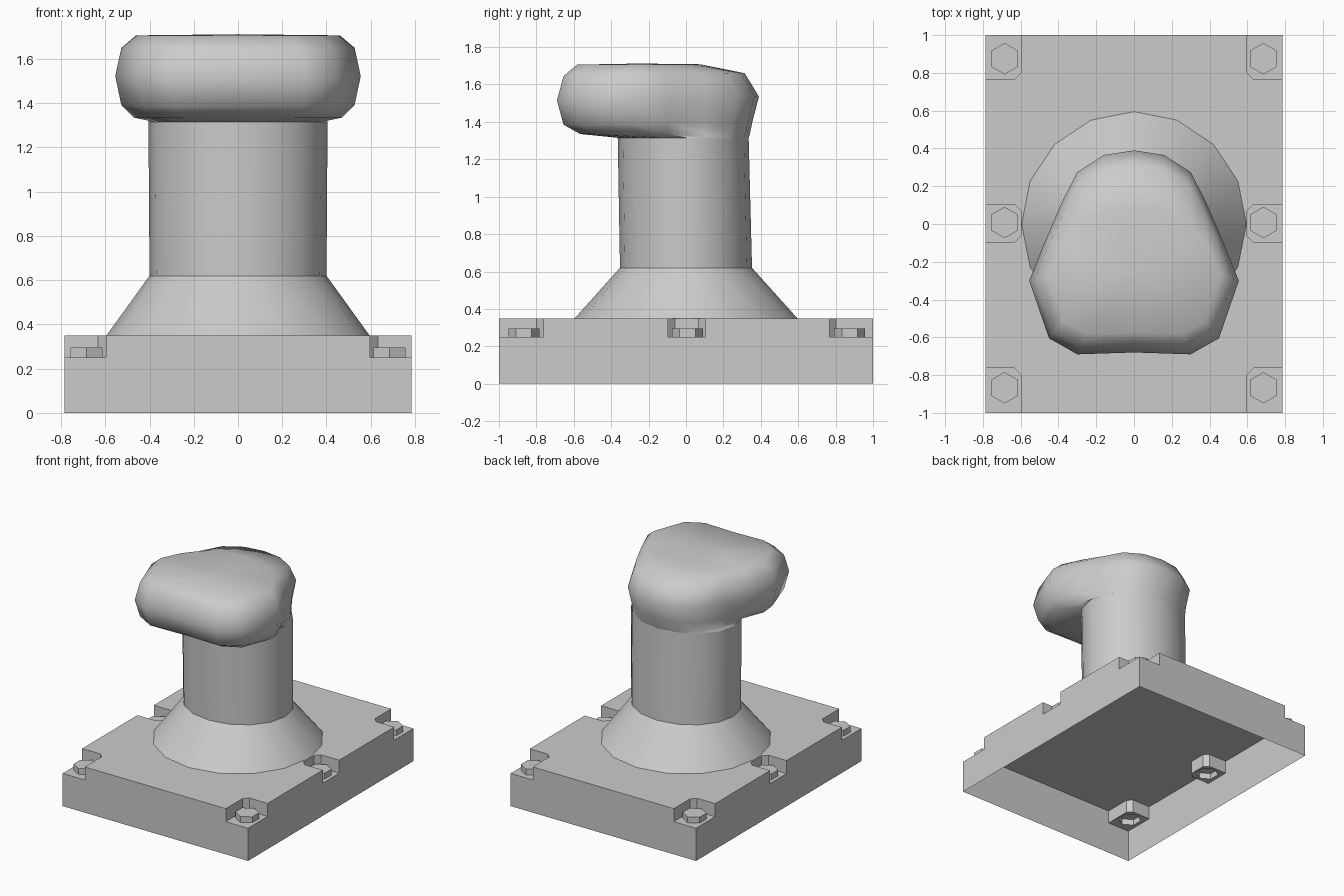
import bpy, bmesh
from math import sin, cos, pi, radians

if "Cube" in bpy.data.objects:
    bpy.data.objects.remove(bpy.data.objects["Cube"])

HX, HY, TOP, FLOOR = 0.785, 1.0, 0.35, 0.25


def make_object(name, bm, angle=None):
    bmesh.ops.recalc_face_normals(bm, faces=bm.faces)
    me = bpy.data.meshes.new(name)
    bm.to_mesh(me)
    bm.free()
    if angle:
        me.polygons.foreach_set("use_smooth", [True] * len(me.polygons))
        me.set_sharp_from_angle(angle=radians(angle))
    ob = bpy.data.objects.new(name, me)
    bpy.context.collection.objects.link(ob)
    return ob


def prism(bm, outline, z0, z1, bottom=True):
    lo = [bm.verts.new((x, y, z0)) for x, y in outline]
    hi = [bm.verts.new((x, y, z1)) for x, y in outline]
    n = len(lo)
    for i in range(n):
        j = (i + 1) % n
        bm.faces.new((lo[i], lo[j], hi[j], hi[i]))
    bm.faces.new(hi)
    if bottom:
        bm.faces.new(lo[::-1])


def loft(bm, rings, tip=None):
    loops = [[bm.verts.new(p) for p in r] for r in rings]
    n = len(rings[0])
    for a, b in zip(loops, loops[1:]):
        for i in range(n):
            j = (i + 1) % n
            bm.faces.new((a[i], a[j], b[j], b[i]))
    if tip:
        t = bm.verts.new(tip)
        for i in range(n):
            bm.faces.new((loops[-1][i], loops[-1][(i + 1) % n], t))


# Bolt positions and hexagons
bolts = [(s * 0.685, y) for s in (-1, 1) for y in (-0.867, 0.008, 0.875)]


def hexagon(cx, cy, r=0.083):
    return [(cx + r * sin(k * pi / 3), cy + r * cos(k * pi / 3)) for k in range(6)]


# Cutters: chamfered pockets open to the plate sides, and bolt holes
bm = bmesh.new()
c = 0.035
for s in (-1, 1):
    for y0, y1 in ((-1.2, -0.763), (-0.095, 0.103), (0.768, 1.2)):
        prism(bm, [(s * 1, y0), (s * (0.597 + c), y0), (s * 0.597, y0 + c),
                   (s * 0.597, y1 - c), (s * (0.597 + c), y1), (s * 1, y1)], FLOOR, 0.6)
pockets = make_object("pocket_cutter", bm)
bm = bmesh.new()
for b in bolts:
    prism(bm, hexagon(*b), -0.2, 0.28)
holes = make_object("hole_cutter", bm)

# Hollow base plate
bm = bmesh.new()
prism(bm, [(-HX, -HY), (HX, -HY), (HX, HY), (-HX, HY)], 0, TOP)
plate = make_object("base_plate", bm)
for cutter in (pockets, holes):
    mod = plate.modifiers.new("cut", "BOOLEAN")
    mod.operation, mod.solver, mod.object = "DIFFERENCE", "EXACT", cutter
dg = bpy.context.evaluated_depsgraph_get()
mesh = bpy.data.meshes.new_from_object(plate.evaluated_get(dg))
plate.modifiers.clear()
plate.data = mesh
for cutter in (pockets, holes):
    bpy.data.objects.remove(cutter)
# Open the underside: drop the bottom and the inner hole walls
bm = bmesh.new()
bm.from_mesh(mesh)
inner = []
for f in bm.faces:
    m = f.calc_center_median()
    if max(v.co.z for v in f.verts) < FLOOR + 0.01 and m.z < 0.2 \
            and abs(m.x) < HX - 0.005 and abs(m.y) < HY - 0.005:
        inner.append(f)
bmesh.ops.delete(bm, geom=inner, context="FACES")
bm.to_mesh(mesh)
bm.free()

# Hex bolt heads, open below
bm = bmesh.new()
for b in bolts:
    prism(bm, hexagon(*b), FLOOR, 0.295, bottom=False)
bolt_ob = make_object("bolt_heads", bm)


# Flared pillar, 16 sides
def oval(rx, back, front, z):
    ring = []
    for k in range(16):
        x, y = sin(k * pi / 8), cos(k * pi / 8)
        ring.append((rx * x, y * (back if y > 0 else front), z))
    return ring


neck = oval(0.405, 0.335, 0.365, 1.315)
bm = bmesh.new()
loft(bm, [oval(0.595, 0.595, 0.595, TOP), oval(0.40, 0.353, 0.353, 0.62), neck])
make_object("pillar", bm, 33)

# Overhanging head: widest outline, from back to front, mirrored in x
half = [(0, .39), (.16, .365), (.30, .275), (.38, .12), (.47, -.09),
        (.555, -.30), (.45, -.605), (.30, -.69), (0, -.68)]
outline = half + [(-x, y) for x, y in half[-2:0:-1]]


def head_ring(sx, sb, sf, zb, zf, wrap=False):
    ring = []
    for k, (x, y) in enumerate(outline):
        d = y + 0.15
        t = (y + 0.69) / 1.08
        px = x * sx
        if wrap and abs(px) < abs(neck[k][0]):
            px = neck[k][0]
        ring.append((px, -0.15 + d * (sb if d > 0 else sf), zf + (zb - zf) * t))
    return ring


bm = bmesh.new()
loft(bm, [neck,
          head_ring(.85, .91, .77, 1.335, 1.335, True),
          head_ring(.95, .935, .935, 1.40, 1.385, True),
          head_ring(1, 1, 1, 1.535, 1.515),
          head_ring(.95, .86, .935, 1.66, 1.645),
          head_ring(.83, .42, .80, 1.708, 1.706)], (0, -0.25, 1.712))
make_object("head", bm, 60)
